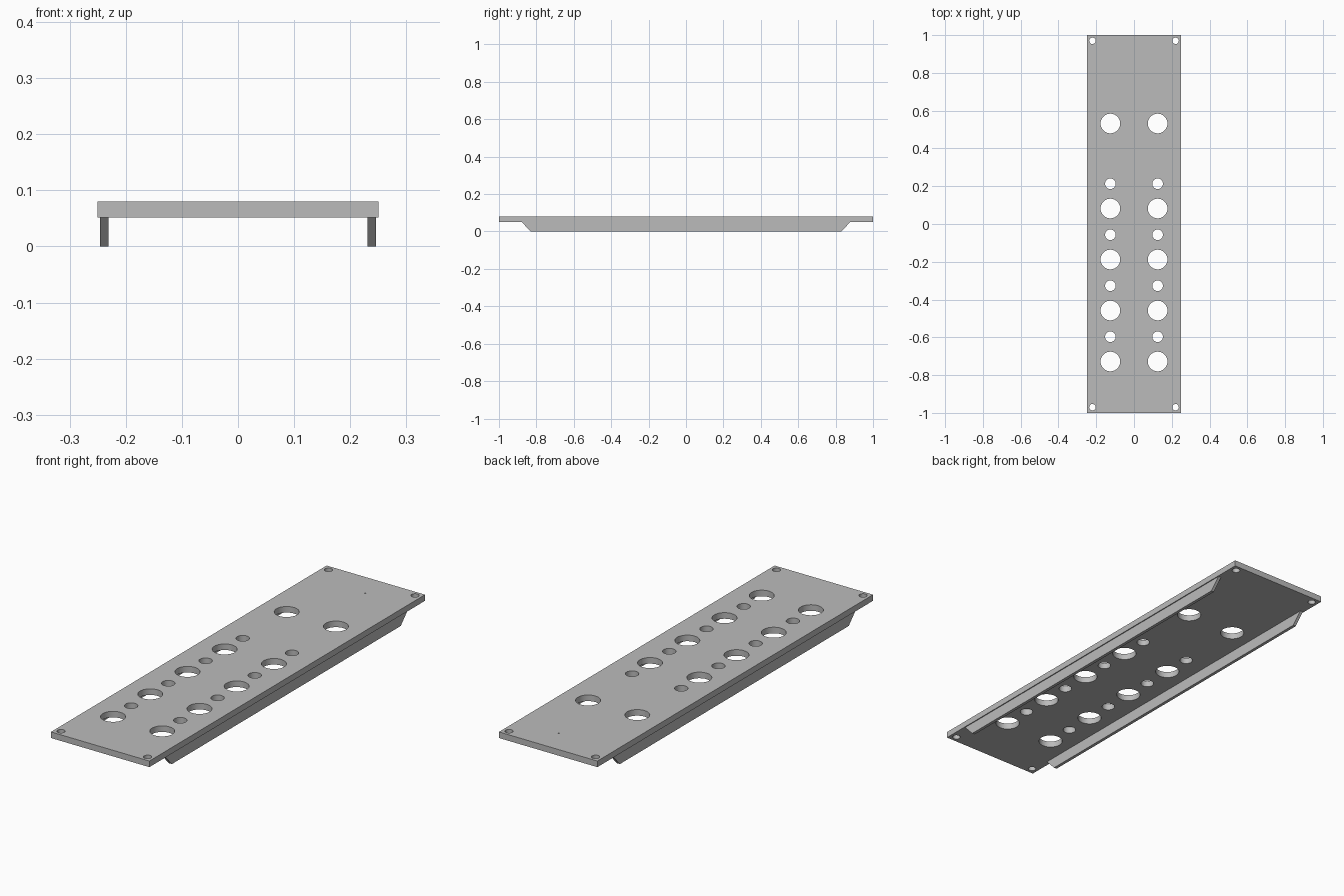
import bpy, bmesh
from mathutils import Matrix

cube = bpy.data.objects.get("Cube")
if cube:
    bpy.data.objects.remove(cube, do_unlink=True)

grey = bpy.data.materials.new("plain grey")
grey.use_nodes = True
colour = (0.5, 0.5, 0.5, 1)
grey.diffuse_color = colour
grey.node_tree.nodes["Principled BSDF"].inputs["Base Color"].default_value = colour

BOTTOM, TOP = 0.052, 0.08
HALF_WIDTH = 0.25


def make_object(name, bm):
    bmesh.ops.recalc_face_normals(bm, faces=bm.faces)
    mesh = bpy.data.meshes.new(name)
    bm.to_mesh(mesh)
    bm.free()
    mesh.materials.append(grey)
    obj = bpy.data.objects.new(name, mesh)
    bpy.context.collection.objects.link(obj)
    return obj


def add_drill(bm, x, y, radius, low=0.0, high=0.15):
    bmesh.ops.create_cone(bm, cap_ends=True, segments=48, radius1=radius, radius2=radius,
                          depth=high - low,
                          matrix=Matrix.Translation((x, y, (low + high) / 2)))


# Flat plate
bm = bmesh.new()
bmesh.ops.create_cube(bm, size=1, matrix=Matrix.Translation((0, 0, (BOTTOM + TOP) / 2))
                      @ Matrix.Diagonal((2 * HALF_WIDTH, 2, TOP - BOTTOM, 1)))
plate = make_object("plate", bm)

# Drills for the holes: large and small in two rows, plus the corners
bm = bmesh.new()
for side in (-1, 1):
    x = side * 0.125
    add_drill(bm, x, 0.532, 0.052)
    for i in range(4):
        y = 0.082 - 0.27 * i
        add_drill(bm, x, y, 0.052)
        add_drill(bm, x, y + 0.131, 0.028)
    for end in (-1, 1):
        add_drill(bm, side * 0.22, end * 0.97, 0.017)
# Tiny pit near the back edge
add_drill(bm, 0.038, 0.868, 0.003, TOP - 0.003)
drills = make_object("hole_drills", bm)
drills.hide_render = True

cut = plate.modifiers.new("holes", 'BOOLEAN')
cut.operation = 'DIFFERENCE'
cut.solver = 'EXACT'
cut.object = drills
bpy.ops.object.select_all(action='DESELECT')
bpy.context.view_layer.objects.active = plate
plate.select_set(True)
bpy.ops.object.modifier_apply(modifier="holes")
bpy.data.objects.remove(drills, do_unlink=True)
bpy.ops.object.shade_smooth_by_angle()

# Side rails under the plate with sloped ends
for name, side in (("left_rail", 1), ("right_rail", -1)):
    bm = bmesh.new()
    outline = [(-0.88, BOTTOM), (-0.83, 0), (0.83, 0), (0.88, BOTTOM)]
    face = bm.faces.new([bm.verts.new((side * 0.231, y, z)) for y, z in outline])
    grown = bmesh.ops.extrude_face_region(bm, geom=[face])["geom"]
    verts = [v for v in grown if isinstance(v, bmesh.types.BMVert)]
    bmesh.ops.translate(bm, verts=verts, vec=(side * 0.0145, 0, 0))
    make_object(name, bm)
